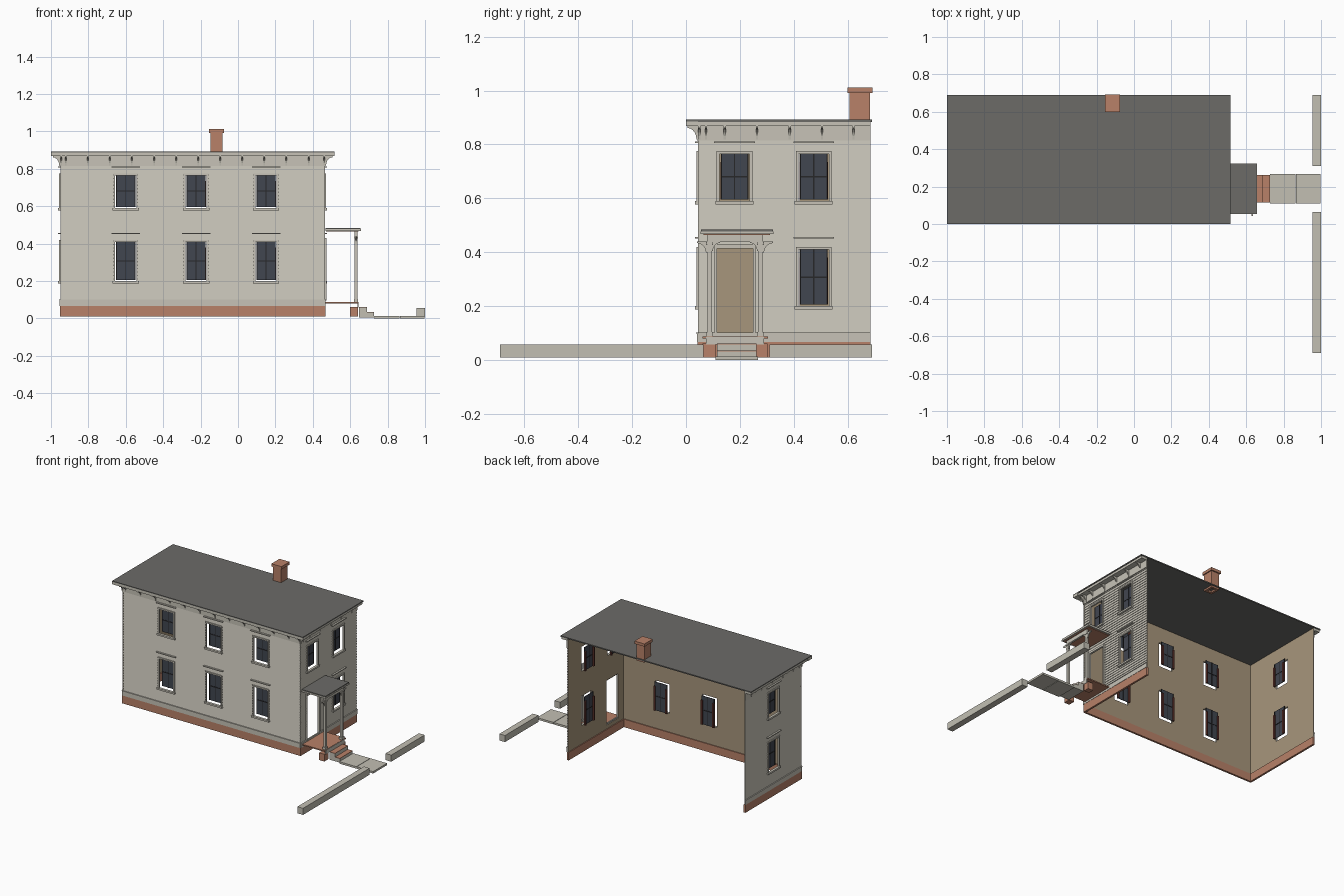
import bpy, bmesh, math
from mathutils import Vector

if "Cube" in bpy.data.objects:
    bpy.data.objects.remove(bpy.data.objects["Cube"])

COLOURS = {
    "cream paint": (0.57, 0.545, 0.475), "dark roofing": (0.15, 0.147, 0.137),
    "red brick": (0.48, 0.22, 0.14), "tan plaster": (0.39, 0.305, 0.20),
    "dark glass": (0.053, 0.061, 0.08), "sash black": (0.02, 0.02, 0.022),
    "oxblood jamb": (0.14, 0.04, 0.03), "stone": (0.54, 0.52, 0.45),
}
MATS = {}
for n, c in COLOURS.items():
    MATS[n] = bpy.data.materials.new(n)
    MATS[n].diffuse_color = (*c, 1)

# wall frames: u along the wall, d outwards, z up
def world(u, d, z): return (u, d, z)
def front(u, d, z): return (u, 0.045 - d, z)
def right(u, d, z): return (0.465 + d, u, z)
def left(u, d, z): return (-0.95 - d, u, z)

parts = {}

def part(name, mat):
    if name not in parts:
        parts[name] = (bmesh.new(), mat)
    return parts[name][0]

def prism(bm, pts, u0, u1, place=world):
    """Extrude a (d, z) profile along u."""
    a = [bm.verts.new(place(u0, d, z)) for d, z in pts]
    b = [bm.verts.new(place(u1, d, z)) for d, z in pts]
    bm.faces.new(a)
    bm.faces.new(b[::-1])
    for i in range(len(pts)):
        j = (i + 1) % len(pts)
        bm.faces.new((a[j], a[i], b[i], b[j]))

def box(bm, u0, u1, d0, d1, z0, z1, place=world):
    prism(bm, [(d0, z0), (d1, z0), (d1, z1), (d0, z1)], u0, u1, place)

def cove(depth, drop, top, d0=0.0, s=1):
    """Concave bracket profile hanging under height top."""
    pts = [(d0, top), (d0 + s * depth, top), (d0 + s * depth, top - drop * 0.15)]
    for i in range(1, 6):
        t = math.pi / 2 * i / 5
        pts.append((d0 + s * depth * (1 - 0.85 * math.sin(t)),
                    top - drop * (0.15 + 0.85 * (1 - math.cos(t)))))
    return pts + [(d0, top - drop)]

def to_object(name, bm, mats):
    bmesh.ops.recalc_face_normals(bm, faces=bm.faces)
    me = bpy.data.meshes.new(name)
    bm.to_mesh(me)
    bm.free()
    for m in mats:
        me.materials.append(MATS[m])
    ob = bpy.data.objects.new(name, me)
    bpy.context.collection.objects.link(ob)
    return ob

# openings: centre, width, bottom, top
UP, LOW = (0.59, 0.765), (0.20, 0.41)
front_win = [(x, 0.113, *z) for x in (-0.60, -0.224, 0.15) for z in (UP, LOW)]
right_win = [(0.18, 0.113, *UP), (0.474, 0.113, *UP), (0.474, 0.113, *LOW)]
left_win = [(0.365, 0.113, *UP), (0.365, 0.113, *LOW)]
door = (0.1815, 0.133, 0.095, 0.415)

# clapboard walls, cut for the openings, plastered inside
def wall(name, place, u0, u1, outward, openings):
    rows, z0, z1 = 44, 0.065, 0.882
    pitch = (z1 - z0) / rows
    prof = [(-0.006, z0)]
    for i in range(rows):
        prof += [(0.0, z0 + i * pitch), (-0.003, z0 + (i + 1) * pitch)]
    prof.append((-0.006, z1))
    bm = bmesh.new()
    prism(bm, prof, u0, u1, place)
    ob = to_object(name, bm, ["cream paint", "tan plaster"])
    cb = bmesh.new()
    for c, w, b, t in openings:
        box(cb, c - w / 2, c + w / 2, -0.05, 0.05, b, t, place)
    cutter = to_object(name + "_cutter", cb, ["cream paint"])
    cutter.hide_render = True
    mod = ob.modifiers.new("openings", "BOOLEAN")
    mod.object, mod.operation, mod.solver = cutter, "DIFFERENCE", "EXACT"
    dg = bpy.context.evaluated_depsgraph_get()
    me = bpy.data.meshes.new_from_object(ob.evaluated_get(dg))
    ob.modifiers.clear()
    ob.data = me
    bpy.data.objects.remove(cutter)
    me.materials.clear()
    for m in ("cream paint", "tan plaster"):
        me.materials.append(MATS[m])
    for p in me.polygons:
        p.material_index = 1 if p.normal.dot(Vector(outward)) < -0.5 else 0

wall("front_wall", front, -0.95, 0.465, (0, -1, 0), front_win)
wall("right_wall", right, 0.045, 0.685, (1, 0, 0), right_win + [door])
wall("left_wall", left, 0.045, 0.685, (-1, 0, 0), left_win)

# window trim, recessed sashes and jambs
def window(place, c, w, b, t):
    h = w / 2
    trim = part("window_trim", "cream paint")
    for s in (-1, 1):
        e = sorted((c + s * h, c + s * (h + 0.01)))
        box(trim, *e, -0.004, 0.006, b, t, place)
    box(trim, c - h - 0.01, c + h + 0.01, -0.004, 0.006, t, t + 0.01, place)
    box(trim, c - h - 0.014, c + h + 0.014, -0.004, 0.012, b - 0.012, b, place)
    box(trim, c - 0.076, c + 0.076, -0.002, 0.012, t + 0.041, t + 0.047, place)
    g, z0, z1 = 0.051, b + 0.006, t
    mid = (z0 + z1) / 2
    box(part("window_glass", "dark glass"), c - g, c + g, -0.026, -0.023, z0, z1, place)
    sash = part("window_sash", "sash black")
    box(sash, c - 0.002, c + 0.002, -0.028, -0.021, z0, z1, place)
    box(sash, c - g, c + g, -0.028, -0.021, mid - 0.003, mid + 0.003, place)
    for s in (-1, 1):
        e = sorted((c + s * (g - 0.004), c + s * g))
        box(sash, *e, -0.028, -0.021, z0, z1, place)
        e = sorted((c + s * (g - 0.011), c + s * (g + 0.001)))
        box(part("window_jambs", "oxblood jamb"), *e, -0.036, -0.027, z0, z1 - 0.03, place)

for place, wins in ((front, front_win), (right, right_win), (left, left_win)):
    for wn in wins:
        window(place, *wn)

# foundation, water table, frieze and cornice on three sides
for place, u0, u1 in ((front, -0.95, 0.465), (right, 0.045, 0.685), (left, 0.045, 0.685)):
    box(part("brick_foundation", "red brick"), u0, u1, -0.012, 0.002, 0.01, 0.067, place)
    box(part("water_table", "cream paint"), u0, u1, -0.002, 0.004, 0.067, 0.098, place)
    box(part("water_table", "cream paint"), u0, u1, -0.002, 0.007, 0.098, 0.102, place)
    box(part("frieze", "cream paint"), u0, u1, -0.002, 0.004, 0.815, 0.87, place)
    ext = 0.05 if place is front else 0
    box(part("cornice", "cream paint"), u0 - ext, u1 + ext, 0, 0.045, 0.868, 0.886, place)

# eave brackets
def eave(place, u):
    prism(part("eave_brackets", "cream paint"), cove(0.04, 0.05, 0.869), u - 0.004, u + 0.004, place)

for i in range(12):
    eave(front, -0.921 + 0.118 * i)
for place in (right, left):
    for u in (0.049, 0.074, 0.144, 0.263, 0.385, 0.504, 0.622):
        eave(place, u)
for u in (-0.946, 0.461):
    eave(front, u)

# main roof and chimney
box(part("roof", "dark roofing"), -1.0, 0.515, 0.0, 0.69, 0.884, 0.892)

def tube(bm, x0, x1, y0, y1, z0, z1, t):
    for a, b in ((x0, x0 + t), (x1 - t, x1)):
        box(bm, a, b, y0, y1, z0, z1)
    for a, b in ((y0, y0 + t), (y1 - t, y1)):
        box(bm, x0 + t, x1 - t, a, b, z0, z1)

tube(part("chimney", "red brick"), -0.147, -0.083, 0.607, 0.683, 0.872, 0.993, 0.016)
box(part("chimney_cap", "red brick"), -0.155, -0.075, 0.60, 0.692, 0.992, 1.012)

# door casing
case = part("door_casing", "cream paint")
for y in (0.105, 0.248):
    box(case, y, y + 0.01, -0.004, 0.008, 0.095, 0.415, right)
box(case, 0.105, 0.258, -0.004, 0.008, 0.415, 0.43, right)

# porch roof with ceiling
box(part("porch_roof", "dark roofing"), 0.468, 0.655, 0.055, 0.322, 0.478, 0.484)
box(part("porch_roof_edge", "cream paint"), 0.468, 0.657, 0.053, 0.324, 0.468, 0.478)
box(part("porch_ceiling", "red brick"), 0.47, 0.645, 0.065, 0.312, 0.464, 0.468)

# porch posts, beam and brackets
def across(u, d, z): return (u, d, z)
beam = part("porch_beam", "cream paint")
box(beam, 0.624, 0.638, 0.078, 0.285, 0.438, 0.468)
for y, s in ((0.0875, 1), (0.276, -1)):
    box(part("porch_posts", "cream paint"), 0.624, 0.638, y - 0.0085, y + 0.0085, 0.088, 0.468)
    box(part("porch_posts", "cream paint"), 0.62, 0.642, y - 0.013, y + 0.013, 0.088, 0.105)
    box(beam, 0.62, 0.642, y - 0.013, y + 0.013, 0.428, 0.438)
    br = part("porch_brackets", "cream paint")
    prism(br, cove(0.03, 0.035, 0.44, y + s * 0.008, s), 0.627, 0.635, across)
    prism(br, cove(0.038, 0.04, 0.44, y - s * 0.008, -s), 0.627, 0.635, across)

# porch floor on brick piers
box(part("porch_floor", "red brick"), 0.467, 0.643, 0.062, 0.305, 0.08, 0.088)
box(part("porch_skirt", "cream paint"), 0.638, 0.645, 0.075, 0.29, 0.058, 0.086)
for y0, y1 in ((0.062, 0.11), (0.262, 0.303)):
    box(part("porch_piers", "red brick"), 0.60, 0.642, y0, y1, 0.01, 0.062)

# front steps with brick treads
for x0, x1, z in ((0.648, 0.69, 0.058), (0.69, 0.728, 0.032)):
    box(part("steps", "stone"), x0, x1, 0.115, 0.262, 0.005, z)
    box(part("step_treads", "red brick"), x0, x1, 0.115, 0.262, z, z + 0.003)

# paved walk and street-side low walls
for x0, x1 in ((0.728, 0.863), (0.866, 0.996)):
    box(part("walk", "stone"), x0, x1, 0.11, 0.268, 0.0, 0.014)
for y0, y1 in ((-0.69, 0.065), (0.31, 0.69)):
    box(part("low_walls", "stone"), 0.955, 1.0, y0, y1, 0.01, 0.057)

for name, (bm, mat) in parts.items():
    to_object(name, bm, [mat])

for m in bpy.data.materials:
    if m.users and not m.is_grease_pencil:
        m.use_nodes = True
        m.node_tree.nodes["Principled BSDF"].inputs["Base Color"].default_value = m.diffuse_color
